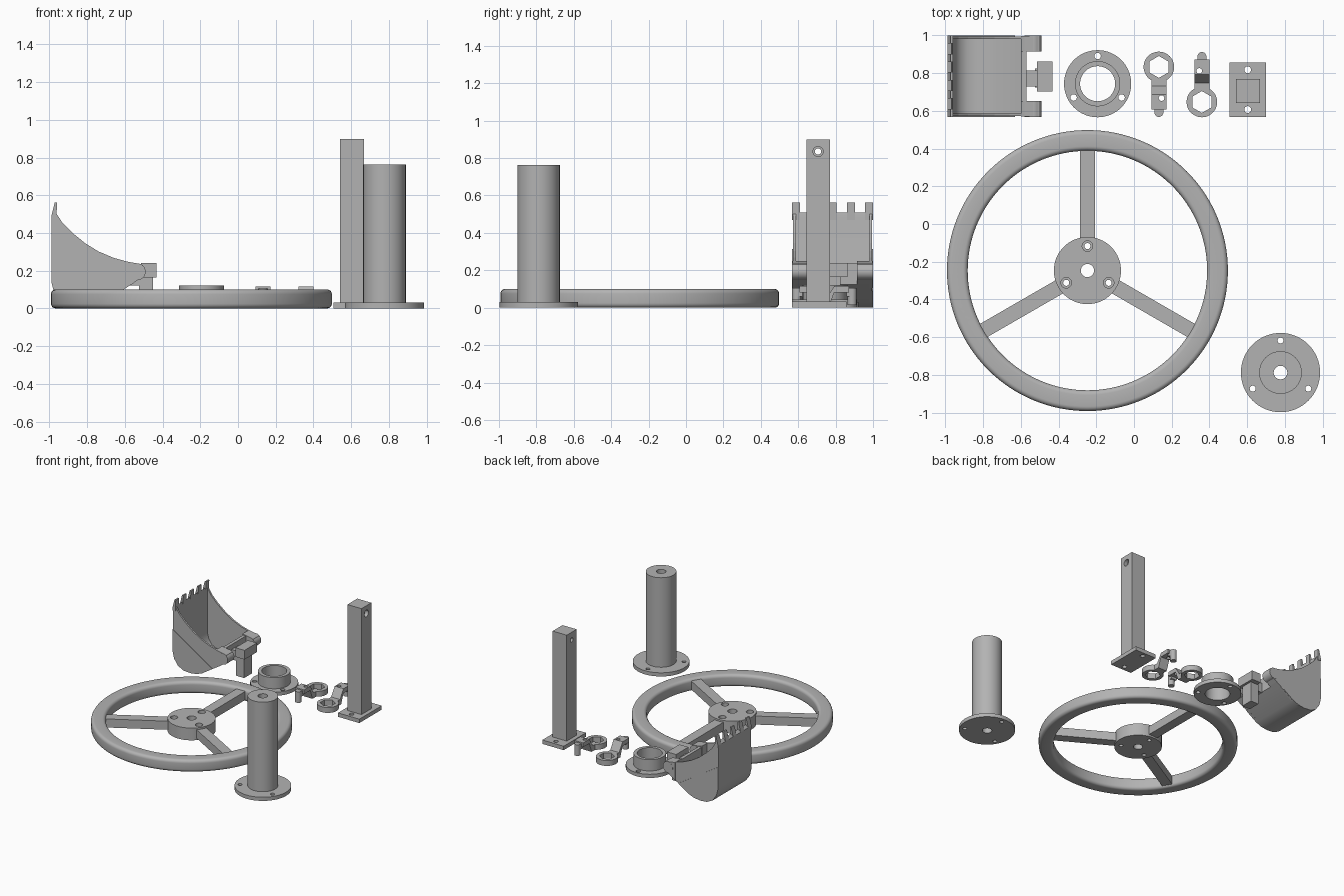
import bpy, bmesh, math
from mathutils import Matrix, Vector

if "Cube" in bpy.data.objects:
    bpy.data.objects.remove(bpy.data.objects["Cube"])

grey = bpy.data.materials.new("plain_grey")
grey.diffuse_color = (0.45, 0.45, 0.45, 1)
grey.use_nodes = True
grey.node_tree.nodes["Principled BSDF"].inputs["Base Color"].default_value = grey.diffuse_color
THIRDS = [math.radians(a) for a in (90, 210, 330)]


def make(name, bm):
    bmesh.ops.recalc_face_normals(bm, faces=bm.faces)
    me = bpy.data.meshes.new(name)
    bm.to_mesh(me)
    bm.free()
    ob = bpy.data.objects.new(name, me)
    bpy.context.collection.objects.link(ob)
    me.materials.append(grey)
    return ob


def smooth(ob):
    bpy.ops.object.select_all(action='DESELECT')
    ob.select_set(True)
    bpy.context.view_layer.objects.active = ob
    bpy.ops.object.shade_smooth_by_angle(angle=math.radians(35))
    return ob


def box(name, x0, x1, y0, y1, z0, z1):
    bm = bmesh.new()
    bmesh.ops.create_cube(bm, size=1)
    for v in bm.verts:
        v.co = ((x0 + x1) / 2 + v.co.x * (x1 - x0), (y0 + y1) / 2 + v.co.y * (y1 - y0),
                (z0 + z1) / 2 + v.co.z * (z1 - z0))
    return make(name, bm)


def prism(name, pts, y0, y1):
    """Extrude an (x, z) outline along y."""
    bm = bmesh.new()
    f = bm.faces.new([bm.verts.new((x, y0, z)) for x, z in pts])
    r = bmesh.ops.extrude_face_region(bm, geom=[f])
    bmesh.ops.translate(bm, vec=(0, y1 - y0, 0),
                        verts=[g for g in r['geom'] if isinstance(g, bmesh.types.BMVert)])
    return make(name, bm)


def lathe(name, cx, cy, pts, n=64, closed=False):
    """Spin an (r, z) profile around a vertical axis."""
    bm = bmesh.new()
    vs = [bm.verts.new((r, 0, z)) for r, z in pts]
    es = [bm.edges.new(p) for p in zip(vs, vs[1:] + vs[:1] if closed else vs[1:])]
    bmesh.ops.spin(bm, geom=vs + es, cent=(0, 0, 0), axis=(0, 0, 1), angle=2 * math.pi,
                   steps=n, use_duplicate=False)
    bmesh.ops.remove_doubles(bm, verts=bm.verts, dist=1e-5)
    bmesh.ops.translate(bm, vec=(cx, cy, 0), verts=bm.verts)
    return smooth(make(name, bm))


def cyl(name, c, r, h, axis='Z', n=32):
    bm = bmesh.new()
    rot = {'Z': Matrix(), 'X': Matrix.Rotation(math.pi / 2, 4, 'Y'),
           'Y': Matrix.Rotation(math.pi / 2, 4, 'X')}[axis]
    bmesh.ops.create_cone(bm, cap_ends=True, segments=n, radius1=r, radius2=r, depth=h,
                          matrix=Matrix.Translation(c) @ rot)
    return smooth(make(name, bm))


def cut(ob, cutters):
    for c in cutters:
        m = ob.modifiers.new("hole", 'BOOLEAN')
        m.operation, m.solver, m.object = 'DIFFERENCE', 'EXACT', c
        bpy.ops.object.select_all(action='DESELECT')
        ob.select_set(True)
        bpy.context.view_layer.objects.active = ob
        bpy.ops.object.modifier_apply(modifier=m.name)
        bpy.data.objects.remove(c)
    return smooth(ob)


def holes(cx, cy, ring, r, z=0, h=0.5):
    return [cyl("cutter", (cx + ring * math.cos(a), cy + ring * math.sin(a), z), r, h, n=24)
            for a in THIRDS]


# Handwheel: rounded rim, three spokes, drilled hub
wx = wy = -0.247
b, rim = 0.025, []
for r, z, a0 in ((0.745 - b, 0.1 - b, 0), (0.635 + b, 0.1 - b, 90),
                 (0.635 + b, b, 180), (0.745 - b, b, 270)):
    for k in range(6):
        a = math.radians(a0 + 18 * k)
        rim.append((r + b * math.cos(a), z + b * math.sin(a)))
lathe("wheel_rim", wx, wy, rim, 128, True)
for i, a in enumerate(THIRDS):
    s = box("wheel_spoke_%d" % i, 0.165, 0.65, -0.04, 0.04, 0.015, 0.085)
    s.data.transform(Matrix.Translation((wx, wy, 0)) @ Matrix.Rotation(a, 4, 'Z'))
hub = lathe("wheel_hub", wx, wy, [(0.035, 0), (0.178, 0), (0.178, 0.1), (0.035, 0.1)], 64, True)
cut(hub, holes(wx, wy, 0.13, 0.016) + holes(wx, wy, 0.13, 0.028, 0.1, 0.06))

# Flanged column with a through bore
px, py = 0.777, -0.788
col = lathe("flanged_column", px, py, [(0.036, 0), (0.21, 0), (0.21, 0.03), (0.113, 0.03),
                                       (0.113, 0.762), (0.036, 0.762)], 64, True)
cut(col, holes(px, py, 0.17, 0.016))

# Flanged bushing
bx, by = -0.193, 0.744
bush = lathe("flanged_bushing", bx, by, [(0.093, 0), (0.178, 0), (0.178, 0.03), (0.12, 0.03),
                                         (0.12, 0.122), (0.093, 0.122)], 64, True)
cut(bush, holes(bx, by, 0.147, 0.017))

# Square post on a drilled foot plate
foot = box("post_foot", 0.507, 0.70, 0.568, 0.857, 0, 0.032)
cut(foot, [cyl("cutter", (0.603, y, 0), 0.018, 0.2) for y in (0.607, 0.818)])
post = box("square_post", 0.54, 0.667, 0.643, 0.77, 0.03, 0.898)
cut(post, [cyl("cutter", (0.603, 0.706, 0.835), 0.017, 0.4, 'X'),
           cyl("cutter", (0.667, 0.706, 0.835), 0.027, 0.06, 'X')])


# Hexagon-socket levers, one turned half round
def lever(tag, cx, cy, turn):
    ring = cyl("lever_ring_" + tag, (0, 0, 0.022), 0.081, 0.044, n=48)
    cut(ring, [cyl("cutter", (0, 0, 0), 0.058, 0.3, n=6)])
    # stepped arm: low foot, steep rise, raised plate (drawn in the y-z plane)
    arm = prism("lever_arm_" + tag, [(0.07, 0), (0.115, 0), (0.145, 0.08), (0.225, 0.08),
                                     (0.225, 0.115), (0.145, 0.115), (0.10, 0.044),
                                     (0.07, 0.044)], -0.04, 0.04)
    arm.data.transform(Matrix.Rotation(math.pi / 2, 4, 'Z'))
    cut(arm, [cyl("cutter", (-0.014, 0.165, 0.1), 0.015, 0.1, n=20)])
    peg = cyl("lever_peg_" + tag, (0, 0.241, 0.06), 0.024, 0.09, n=24)
    neck = box("lever_neck_" + tag, -0.024, 0.024, 0.21, 0.241, 0.06, 0.105)
    for o in (ring, arm, peg, neck):
        o.data.transform(Matrix.Translation((cx, cy, 0)) @ Matrix.Rotation(turn, 4, 'Z'))


lever("left", 0.132, 0.833, math.pi)
lever("right", 0.36, 0.647, 0)

# Bucket shell: back wall, rounded bottom and front lip as one bent plate
outer = [(-0.968, 0.51), (-0.99, 0.49), (-0.99, 0.14), (-0.975, 0.08), (-0.94, 0.03), (-0.89, 0.005),
         (-0.83, 0.0), (-0.77, 0.008), (-0.72, 0.028), (-0.57, 0.125), (-0.57, 0.24)]
inner = [(-0.597, 0.24), (-0.597, 0.142), (-0.735, 0.055), (-0.83, 0.027), (-0.885, 0.032),
         (-0.925, 0.052), (-0.95, 0.09), (-0.963, 0.14), (-0.963, 0.48)]
smooth(prism("bucket_shell", outer + inner, 0.58, 0.99))

# Bucket side plates with a concave top edge, and thicker lower cheeks
top = [(-0.53, 0.238), (-0.58, 0.246), (-0.66, 0.268), (-0.74, 0.302), (-0.81, 0.345),
       (-0.88, 0.402), (-0.93, 0.452)]
nose = [(-0.56, 0.13), (-0.51, 0.165), (-0.492, 0.2), (-0.505, 0.23)]
cheek = [(-0.99, 0.315)] + outer[2:9] + [(-0.63, 0.088)]
ear = [(-0.60, 0.105)] + nose + top[:2] + [(-0.60, 0.25)]
for tag, y0, s in (("front", 0.567, 1), ("back", 1.0, -1)):
    prism("bucket_side_" + tag, outer[:9] + nose + top, y0 + 0.005 * s, y0 + 0.02 * s)
    prism("bucket_cheek_" + tag, cheek, y0, y0 + 0.018 * s)
    # pivot ears
    prism("bucket_ear_" + tag, ear, y0 + 0.002 * s, y0 + 0.085 * s)
    smooth(cyl("bucket_pivot_" + tag, (-0.535, y0 + 0.043 * s, 0.194), 0.045, 0.085, 'Y'))

# Bucket teeth
for i in range(5):
    y = 0.567 + i * 0.0975
    prism("bucket_tooth_%d" % i, [(-0.99, 0.47), (-0.963, 0.47), (-0.96, 0.562), (-0.972, 0.562),
                                  (-0.99, 0.49)], y, y + 0.043)

# Hitch block at the bucket lip
box("hitch_stem", -0.575, -0.50, 0.73, 0.815, 0.12, 0.20)
box("hitch_lower", -0.525, -0.452, 0.725, 0.825, 0.0, 0.17)
box("hitch_head", -0.515, -0.433, 0.703, 0.863, 0.165, 0.24)
